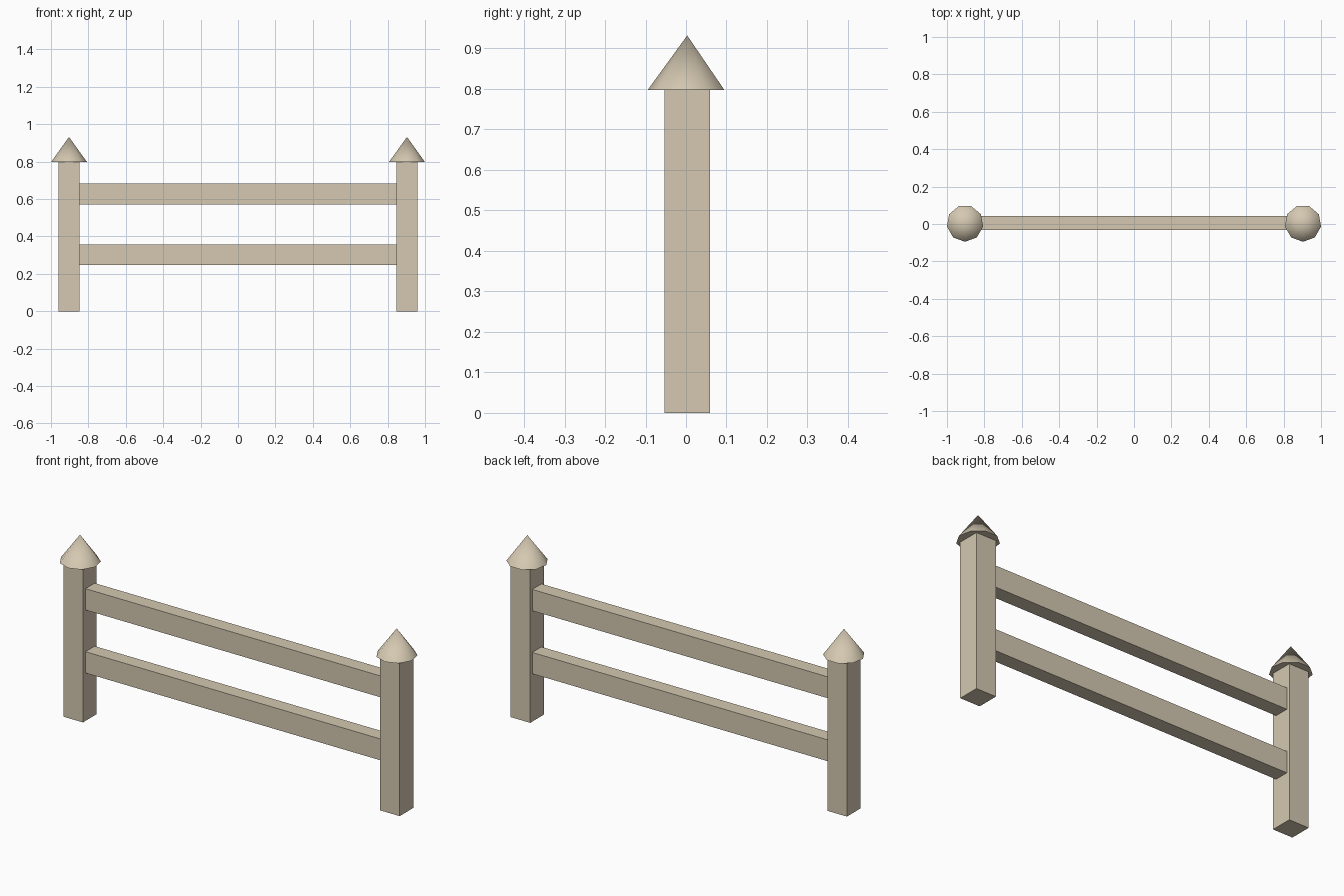
import bpy
import math

cube = bpy.data.objects.get("Cube")
if cube:
    bpy.data.objects.remove(cube, do_unlink=True)

# Pale weathered wood, shared by every part
COLOUR = (0.66, 0.58, 0.44, 1)
wood = bpy.data.materials.new("pale_wood")
wood.use_nodes = True
wood.diffuse_color = COLOUR
wood.node_tree.nodes["Principled BSDF"].inputs["Base Color"].default_value = COLOUR

POST_X = 0.9035
POST_W = 0.112
POST_H = 0.797
CAP_R = 0.098
CAP_H = 0.135
DEPTH_Y = 0.003
RAIL_LENGTH = 2 * POST_X - POST_W


def finish(name):
    obj = bpy.context.object
    obj.name = name
    obj.data.name = name
    obj.data.materials.append(wood)
    return obj


def box(name, centre, size):
    bpy.ops.mesh.primitive_cube_add(size=1, location=centre)
    bpy.context.object.scale = size
    bpy.ops.object.transform_apply(location=False, rotation=False, scale=True)
    return finish(name)


# Square posts with nine-sided pointed caps
for side, sign in (("left", 1), ("right", -1)):
    x = sign * POST_X
    box(side + "_post", (x, DEPTH_Y, POST_H / 2), (POST_W, POST_W, POST_H))
    bpy.ops.mesh.primitive_cone_add(
        vertices=9, radius1=CAP_R, radius2=0, depth=CAP_H,
        location=(x, DEPTH_Y, POST_H + CAP_H / 2), rotation=(0, 0, math.pi))
    finish(side + "_post_cap")
    bpy.ops.object.transform_apply(location=False, rotation=True, scale=False)
    bpy.ops.object.shade_smooth_by_angle(angle=math.radians(40))

# Horizontal rails between the posts
for name, z in (("lower_rail", 0.302), ("upper_rail", 0.627)):
    box(name, (0, DEPTH_Y + 0.002, z), (RAIL_LENGTH, 0.075, 0.11))
